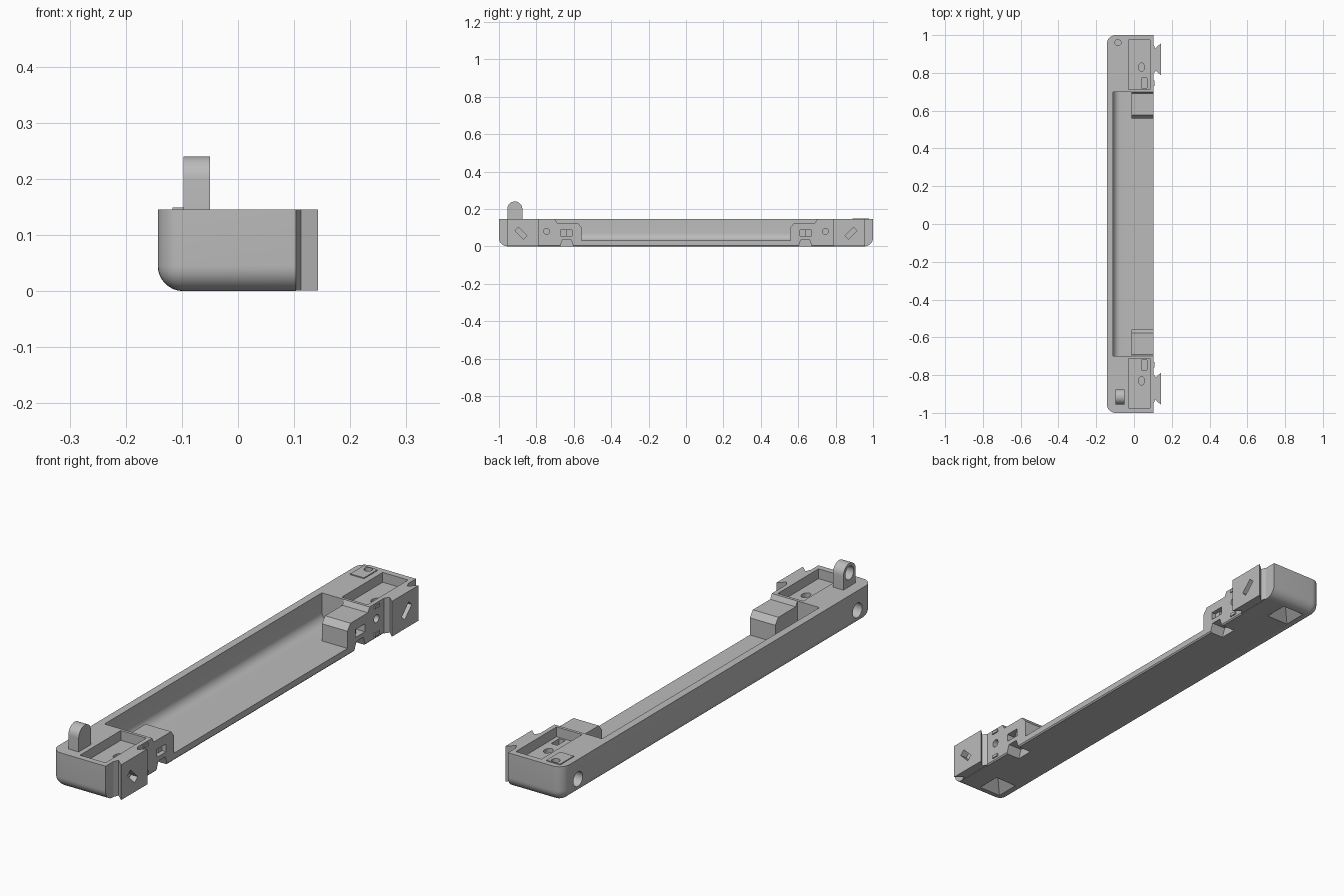
import bpy, bmesh, math
from mathutils import Matrix, Vector

cube = bpy.data.objects.get("Cube")
if cube:
    bpy.data.objects.remove(cube, do_unlink=True)

grey = bpy.data.materials.new("plain grey")
grey.use_nodes = True
colour = (0.5, 0.5, 0.5, 1)
grey.diffuse_color = colour
grey.node_tree.nodes["Principled BSDF"].inputs["Base Color"].default_value = colour


def finish(name, bm):
    bmesh.ops.recalc_face_normals(bm, faces=bm.faces)
    mesh = bpy.data.meshes.new(name)
    bm.to_mesh(mesh)
    bm.free()
    obj = bpy.data.objects.new(name, mesh)
    bpy.context.collection.objects.link(obj)
    mesh.materials.append(grey)
    return obj


def box_mesh(x, y, z):
    bm = bmesh.new()
    bmesh.ops.create_cube(bm, size=1)
    for v in bm.verts:
        for i, (lo, hi) in enumerate((x, y, z)):
            v.co[i] = lo if v.co[i] < 0 else hi
    return bm


def box(name, x, y, z):
    return finish(name, box_mesh(sorted(x), sorted(y), sorted(z)))


def prism(name, points, axis, lo, hi):
    """Extrude an outline; the points hold the two remaining axes in order."""
    bm = bmesh.new()
    def place(p, h):
        c = list(p)
        c.insert(axis, h)
        return bm.verts.new(c)
    face = bm.faces.new([place(p, lo) for p in points])
    new = bmesh.ops.extrude_face_region(bm, geom=[face])["geom"]
    for v in new:
        if isinstance(v, bmesh.types.BMVert):
            v.co[axis] = hi
    return finish(name, bm)


def cylinder(name, centre, radius, depth, axis="Z", sides=32, tip=None, stretch=1):
    bm = bmesh.new()
    turn = Matrix.Rotation(math.pi / 2, 4, "Y") if axis == "X" else Matrix()
    bmesh.ops.create_cone(bm, cap_ends=True, segments=sides, radius1=radius,
                          radius2=radius if tip is None else tip, depth=depth)
    if sides == 4:
        bmesh.ops.rotate(bm, verts=bm.verts, matrix=Matrix.Rotation(math.pi / 4, 3, "Z"))
    bm.transform(Matrix.Translation(centre) @ turn @ Matrix.Diagonal((1, stretch, 1, 1)))
    return finish(name, bm)


def combine(obj, tool, operation="DIFFERENCE"):
    mod = obj.modifiers.new("shape", "BOOLEAN")
    mod.operation, mod.object, mod.solver = operation, tool, "EXACT"
    bpy.context.view_layer.objects.active = obj
    bpy.ops.object.modifier_apply(modifier=mod.name)
    bpy.data.objects.remove(tool, do_unlink=True)


def smooth(obj):
    bpy.ops.object.select_all(action="DESELECT")
    obj.select_set(True)
    bpy.context.view_layer.objects.active = obj
    bpy.ops.object.shade_smooth_by_angle(angle=math.radians(30))


# Long body, rounded along the bottom and the two rear corners
bm = box_mesh((-0.143, 0.103), (-1, 1), (0, 0.145))
edges = []
for e in bm.edges:
    mid = (e.verts[0].co + e.verts[1].co) / 2
    bottom = mid.z < 0.01 and mid.x < 0.1
    corner = 0.01 < mid.z < 0.14 and mid.x < -0.1 and abs(mid.y) > 0.9
    if bottom or corner:
        edges.append(e)
bmesh.ops.bevel(bm, geom=edges, offset=0.045, segments=8, profile=0.5, affect="EDGES")
body = finish("tray_body", bm)

# Open tray with a curved inner corner
r = 0.04
tray = [(-0.112, 0.2)]
for i in range(9):
    a = math.pi / 2 * i / 8
    tray.append((-0.112 + r * (1 - math.cos(a)), 0.03 + r * (1 - math.sin(a))))
tray += [(0.2, 0.03), (0.2, 0.2)]
combine(body, prism("tray_cutter", tray, 1, -0.7, 0.7))
combine(body, prism("edge_cutter", [(0.09, -0.01), (0.12, -0.01), (0.12, 0.025)], 1, -0.8, 0.8))

for s, end in ((-1, "front"), (1, "back")):
    # Top pocket with its bore and slot
    combine(body, box("pocket_cutter", (-0.03, 0.085), (s * 0.712, s * 0.975), (0.105, 0.2)))
    combine(body, cylinder("bore_cutter", (0.04, s * 0.83, 0.1), 0.016, 0.1, stretch=1.4))
    combine(body, box("slot_cutter", (0.04, 0.068), (s * 0.72, s * 0.772), (0.07, 0.12)))
    # Round holes on both long sides
    combine(body, cylinder("rear_hole_cutter", (-0.14, s * 0.9, 0.065), 0.03, 0.09, "X"))
    combine(body, cylinder("side_hole_cutter", (0.1, s * 0.745, 0.08), 0.016, 0.06, "X"))
    # Pyramid recess underneath
    combine(body, cylinder("foot_cutter", (-0.04, s * 0.9, 0.018), 0.082, 0.05, sides=4, tip=0.005))

    # Block standing in the tray, with a chamfered top
    profile = [(s * y, z) for y, z in
               ((0.71, 0.01), (0.71, 0.144), (0.7, 0.144), (0.69, 0.125),
                (0.578, 0.125), (0.558, 0.1), (0.558, 0.01))]
    block = prism(end + "_block", profile, 0, -0.012, 0.103)
    combine(block, box("window_cutter", (0.05, 0.2), (s * 0.61, s * 0.67), (0.055, 0.087)))
    rib = box("window_rib", (0.045, 0.085), (s * 0.61, s * 0.638), (0.055, 0.087))
    combine(block, rib, "UNION")

    # Tapered notch under the block
    for part in (body, block):
        notch = [(s * y, z) for y, z in
                 ((0.598, -0.01), (0.615, 0.036), (0.66, 0.036), (0.677, -0.01))]
        combine(part, prism("notch_cutter", notch, 0, 0.04, 0.2))
    smooth(block)

    # Dovetail connector with a slanted blind slot
    outline = [(0.09, s * 0.95), (0.104, s * 0.95), (0.112, s * 0.93), (0.143, s * 0.957),
               (0.143, s * 0.787), (0.116, s * 0.812), (0.103, s * 0.795), (0.09, s * 0.795)]
    dovetail = prism(end + "_dovetail", outline, 2, 0.001, 0.145)
    slot = box("slant_cutter", (-0.03, 0.05), (-0.032, 0.032), (-0.013, 0.013))
    slot.data.transform(Matrix.Translation((0.143, s * 0.883, 0.07))
                        @ Matrix.Rotation(s * math.pi / 4, 4, "X"))
    combine(dovetail, slot)

    # Small tabs above and below the side hole
    for z in (0.02, 0.132):
        box(end + "_tab", (0.1, 0.108), (s * 0.73, s * 0.76), (z - 0.006, z + 0.006))

# Raised pad with a round socket
pad = box("socket_pad", (-0.117, -0.055), (0.89, 0.978), (0.14, 0.149))
for part in (body, pad):
    combine(part, cylinder("socket_cutter", (-0.085, 0.96, 0.15), 0.016, 0.05))

# Upright lug with a blind hole facing the rear
arch = [(-0.955, 0.13)]
for i in range(17):
    a = math.pi * i / 16
    arch.append((-0.915 - 0.04 * math.cos(a), 0.2 + 0.04 * math.sin(a)))
arch.append((-0.875, 0.13))
lug = prism("lug", arch, 0, -0.097, -0.05)
combine(lug, cylinder("lug_cutter", (-0.09, -0.915, 0.2), 0.027, 0.06, "X"))

for part in (body, lug, pad):
    smooth(part)
